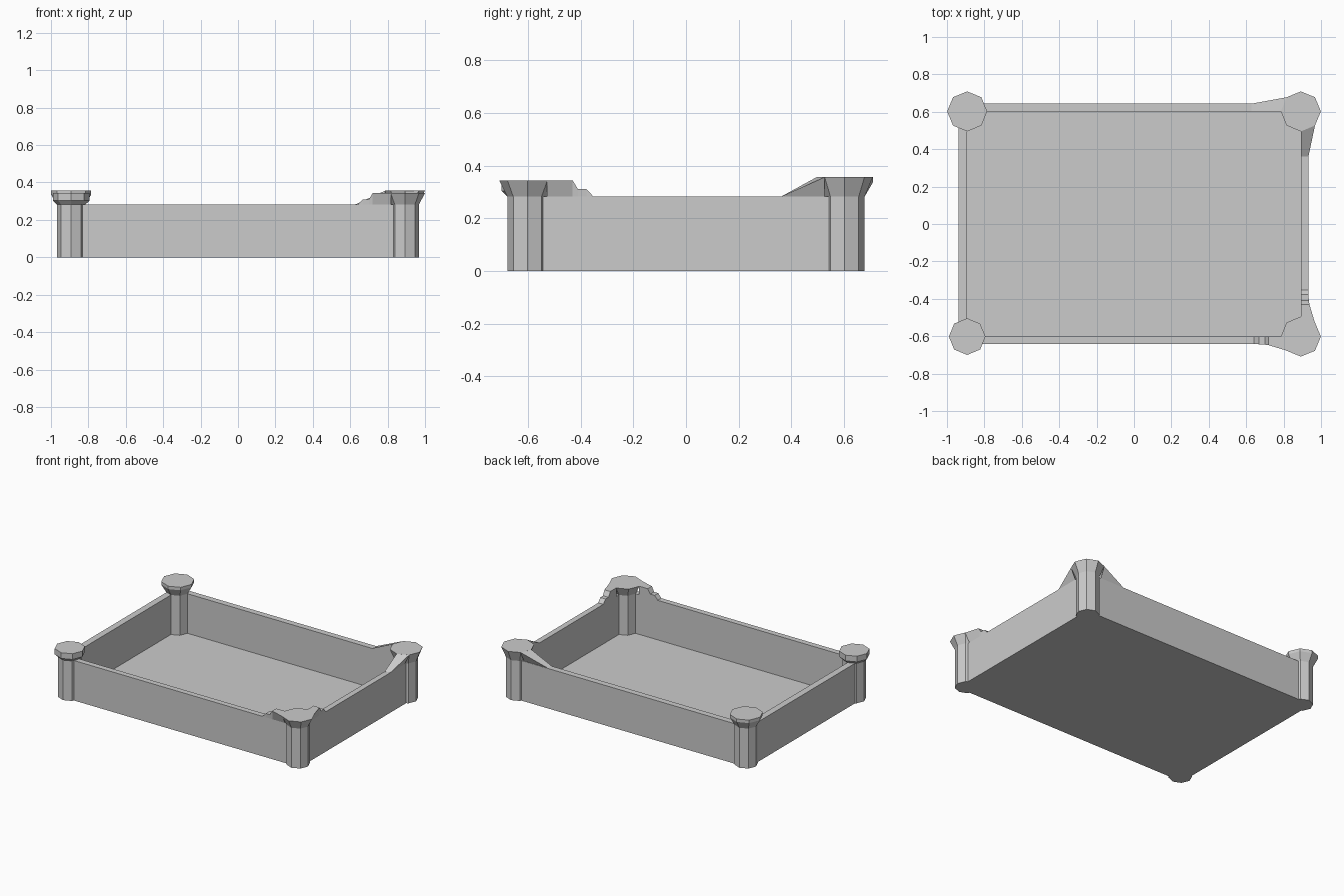
import bpy, bmesh, math
from mathutils import Vector

if "Cube" in bpy.data.objects:
    bpy.data.objects.remove(bpy.data.objects["Cube"])

CX, CY = 0.892, 0.602      # post centres
WALL = 0.282               # wall height


def finish(name, bm):
    bmesh.ops.remove_doubles(bm, verts=bm.verts, dist=0.0002)
    bmesh.ops.recalc_face_normals(bm, faces=bm.faces)
    me = bpy.data.meshes.new(name)
    bm.to_mesh(me)
    bm.free()
    ob = bpy.data.objects.new(name, me)
    bpy.context.collection.objects.link(ob)
    return ob


def loft(name, rings):
    """Skin a list of equal-length closed rings and cap both ends."""
    bm = bmesh.new()
    rows = [[bm.verts.new(p) for p in r] for r in rings]
    n = len(rows[0])
    for a, b in zip(rows, rows[1:]):
        for i in range(n):
            j = (i + 1) % n
            bm.faces.new((a[i], a[j], b[j], b[i]))
    bm.faces.new(rows[0])
    bm.faces.new(rows[-1])
    return finish(name, bm)


def post(name, cx, cy, profile):
    """Octagonal post from (radius, z) pairs."""
    loft(name, [[(cx + r * math.cos(k * math.pi / 4),
                  cy + r * math.sin(k * math.pi / 4), z) for k in range(8)]
                for r, z in profile])


def box(name, x0, x1, y0, y1, z0, z1):
    loft(name, [[(x0, y0, z), (x1, y0, z), (x1, y1, z), (x0, y1, z)] for z in (z0, z1)])


def bracket(name, corner, along, out, sections):
    """Bracket on the wall top: sections are (t inner, t outer, outward offset, top z)."""
    c, d, n = Vector(corner), Vector(along), Vector(out)
    up = Vector((0, 0, 1))
    rings = []
    for ti, to, o, z in sections:
        rings.append([c + d * ti + up * WALL, c + d * to + n * 0.04 + up * WALL,
                      c + d * to + n * o + up * z, c + d * ti + up * z])
    loft(name, rings)


# floor and walls
box("floor", -CX, CX, -CY, CY, 0, 0.003)
box("front_wall", -CX, CX, -CY - 0.04, -CY, 0, WALL)
box("back_wall", -CX, CX, CY, CY + 0.043, 0, WALL)
box("left_wall", -CX - 0.046, -CX, -CY, CY, 0, WALL)
box("right_wall", CX, CX + 0.04, -CY, CY, 0, WALL)

# corner posts, each with its own cap
R = 0.076
post("front_left_post", -CX, -CY,
     [(R, 0), (R, WALL), (0.098, 0.303), (0.098, 0.343)])
post("back_left_post", -CX, CY,
     [(R, 0), (R, WALL), (0.107, 0.335), (0.107, 0.356)])
post("front_right_post", CX, -CY, [(R, 0), (R, WALL), (0.107, 0.343)])
post("back_right_post", CX, CY, [(R, 0), (R, WALL), (0.107, 0.356)])

# stepped brackets beside the front right post
H = 0.343
steps = [(0.105, 0.075, 0.075, H), (0.172, 0.172, 0.046, H), (0.192, 0.192, 0.043, 0.31),
         (0.225, 0.225, 0.041, 0.31), (0.25, 0.25, 0.04, WALL + 0.0005)]
bracket("stepped_bracket_front", (CX, -CY, 0), (-1, 0, 0), (0, -1, 0), steps)
bracket("stepped_bracket_side", (CX, -CY, 0), (0, 1, 0), (1, 0, 0), steps)

# sloped brackets beside the back right post
for name, along, out, reach in (("sloped_bracket_back", (-1, 0, 0), (0, 1, 0), 0.265),
                                ("sloped_bracket_side", (0, -1, 0), (1, 0, 0), 0.24)):
    bracket(name, (CX, CY, 0), along, out,
            [(0.106, 0.0755, 0.0755, 0.356), (reach, reach, 0.041, WALL + 0.0005)])
